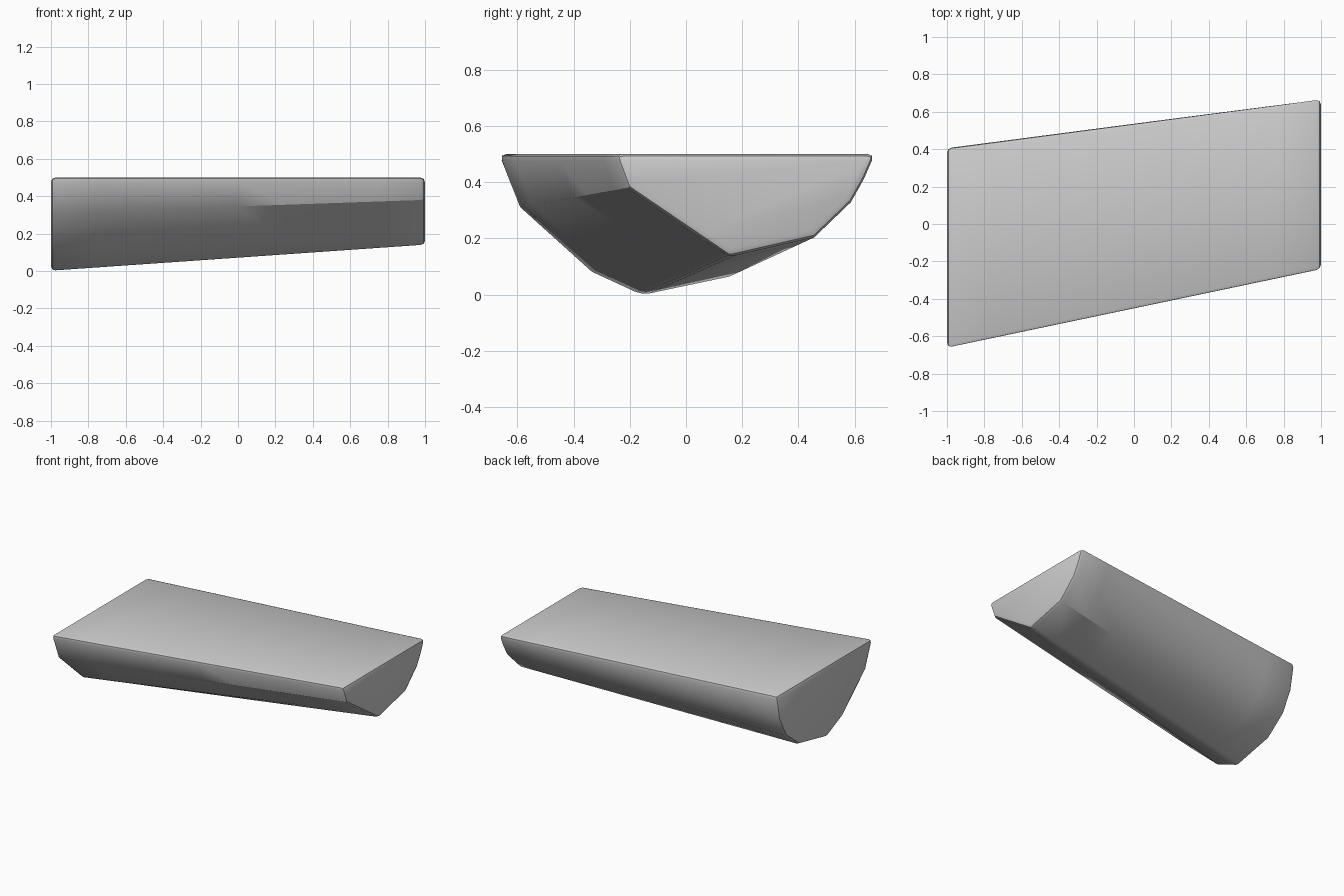
import bpy, bmesh

if "Cube" in bpy.data.objects:
    bpy.data.objects.remove(bpy.data.objects["Cube"])

# Cross-sections (y, z) of the two ends, in matching order
LEFT = [(-0.67, 0.5), (-0.595, 0.31), (-0.34, 0.08), (-0.16, -0.003),
        (0.15, 0.062), (0.30, 0.18), (0.375, 0.32), (0.41, 0.5)]
RIGHT = [(-0.25, 0.5), (-0.205, 0.38), (0.06, 0.20), (0.155, 0.135),
         (0.46, 0.205), (0.59, 0.33), (0.635, 0.41), (0.675, 0.5)]
STATIONS = 9
KEEL = 3

# Loft the hull between the ends
bm = bmesh.new()
rings = []
for i in range(STATIONS):
    t = i / (STATIONS - 1)
    rings.append([bm.verts.new((-1 + 2 * t, a[0] + (b[0] - a[0]) * t, a[1] + (b[1] - a[1]) * t))
                  for a, b in zip(LEFT, RIGHT)])
n = len(LEFT)
for r, s in zip(rings, rings[1:]):
    for k in range(n):
        m = (k + 1) % n
        bm.faces.new((r[k], r[m], s[m], s[k]))
bm.faces.new(rings[0])
bm.faces.new(rings[-1])
bmesh.ops.recalc_face_normals(bm, faces=bm.faces)

# Round the end rims, the top edges and the keel
edges = set()
for ring in (rings[0], rings[-1]):
    edges |= {bm.edges.get((ring[k], ring[(k + 1) % n])) for k in range(n)}
for r, s in zip(rings, rings[1:]):
    edges |= {bm.edges.get((r[k], s[k])) for k in (0, KEEL, n - 1)}
bmesh.ops.bevel(bm, geom=list(edges), offset=0.025, offset_type='OFFSET',
                segments=2, profile=0.5, affect='EDGES', clamp_overlap=True)
bmesh.ops.recalc_face_normals(bm, faces=bm.faces)

mesh = bpy.data.meshes.new("slanted_hull")
bm.to_mesh(mesh)
bm.free()
hull = bpy.data.objects.new("slanted_hull", mesh)
bpy.context.collection.objects.link(hull)
bpy.context.view_layer.objects.active = hull
hull.select_set(True)
bpy.ops.object.shade_smooth_by_angle(angle=0.52)
